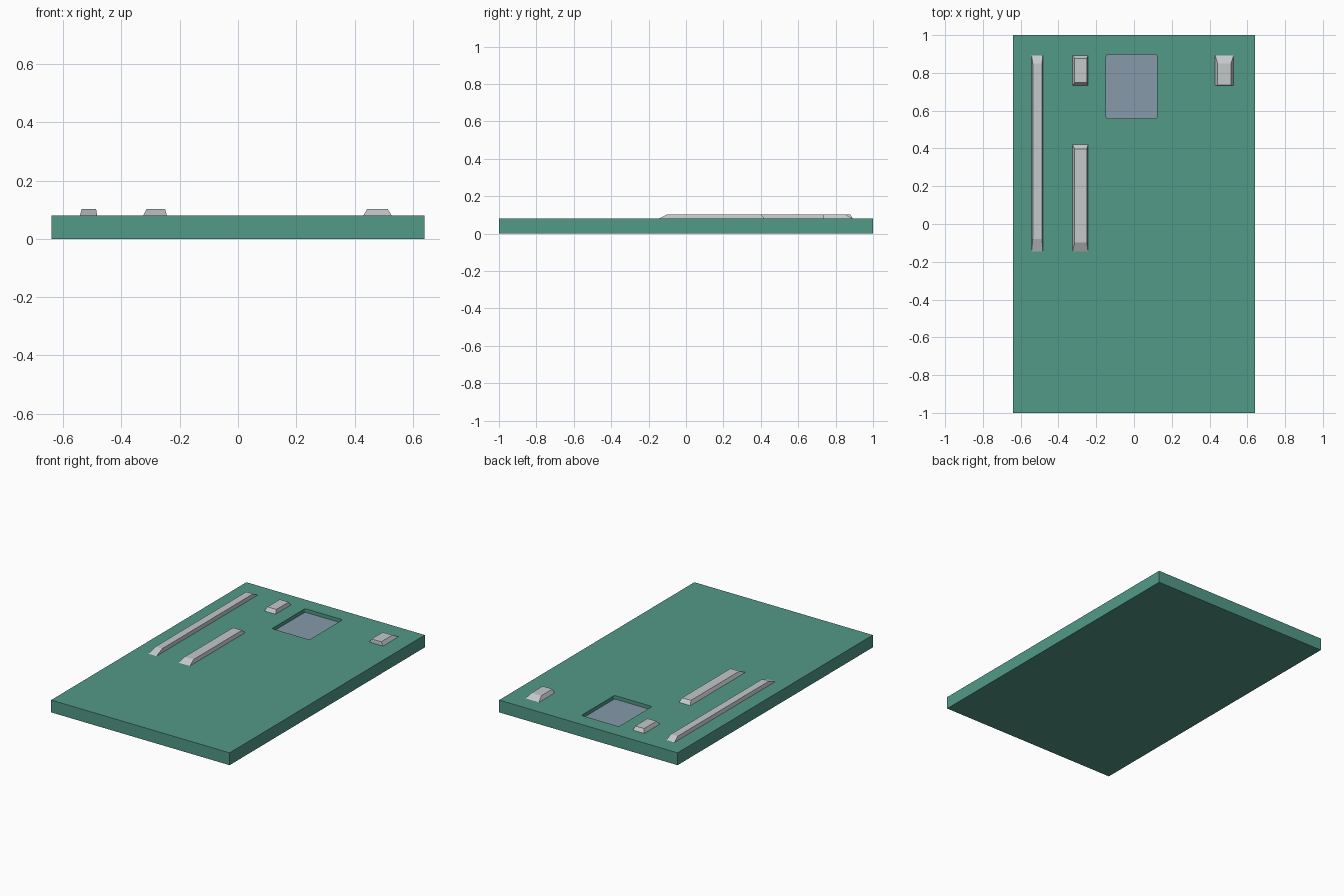
import bpy, bmesh

if "Cube" in bpy.data.objects:
    bpy.data.objects.remove(bpy.data.objects["Cube"])

TOP = 0.08       # top surface of the slab
RIDGE = 0.103    # top of the raised bars
FLOOR = 0.055    # bottom of the recess


def material(name, rgb):
    m = bpy.data.materials.new(name)
    m.diffuse_color = (*rgb, 1)
    m.use_nodes = True
    m.node_tree.nodes["Principled BSDF"].inputs["Base Color"].default_value = m.diffuse_color
    return m


green = material("board green", (0.085, 0.32, 0.24))
grey = material("light grey", (0.55, 0.58, 0.58))
blue = material("slate blue", (0.24, 0.32, 0.40))


def block(name, base, top, z0, z1, mat, corner=0):
    """Block between two (x0, x1, y0, y1) rectangles, optional rounded upright corners."""
    bm = bmesh.new()
    rings = []
    for (x0, x1, y0, y1), z in ((base, z0), (top, z1)):
        rings.append([bm.verts.new((x, y, z)) for x, y in
                      ((x0, y0), (x1, y0), (x1, y1), (x0, y1))])
    lo, hi = rings
    bm.faces.new(lo[::-1])
    bm.faces.new(hi)
    for i in range(4):
        j = (i + 1) % 4
        bm.faces.new((lo[i], lo[j], hi[j], hi[i]))
    if corner:
        upright = [e for e in bm.edges if abs(e.verts[0].co.z - e.verts[1].co.z) > 1e-4]
        bmesh.ops.bevel(bm, geom=upright, offset=corner, segments=3,
                        profile=0.5, affect='EDGES')
    bmesh.ops.recalc_face_normals(bm, faces=bm.faces)
    me = bpy.data.meshes.new(name)
    bm.to_mesh(me)
    bm.free()
    me.materials.append(mat)
    ob = bpy.data.objects.new(name, me)
    bpy.context.collection.objects.link(ob)
    return ob


# slab with a square recess cut in its top
outline = (-0.64, 0.64, -1, 1)
slab = block("slab", outline, outline, 0, TOP, green)
pocket = (-0.147, 0.122, 0.558, 0.897)
cutter = block("recess_cutter", pocket, pocket, FLOOR, 0.2, green, 0.01)
cutter.hide_render = True
mod = slab.modifiers.new("recess", 'BOOLEAN')
mod.operation = 'DIFFERENCE'
mod.solver = 'EXACT'
mod.object = cutter
bpy.context.view_layer.objects.active = slab
bpy.ops.object.modifier_apply(modifier=mod.name)
bpy.data.objects.remove(cutter)

# coloured floor of the recess
block("recess_floor", pocket, pocket, FLOOR, FLOOR + 0.002, blue, 0.01)

# raised bars with sloping sides and ends: base rectangle, top rectangle
bars = {
    "long_bar": ((-0.542, -0.483, -0.145, 0.892), (-0.536, -0.487, -0.08, 0.85)),
    "short_bar": ((-0.325, -0.244, -0.145, 0.42), (-0.314, -0.25, -0.098, 0.398)),
    "left_button": ((-0.325, -0.244, 0.733, 0.892), (-0.314, -0.25, 0.75, 0.877)),
    "right_button": ((0.43, 0.527, 0.733, 0.892), (0.443, 0.513, 0.735, 0.85)),
}
for name, (base, top) in bars.items():
    block(name, base, top, TOP, RIDGE, grey)
